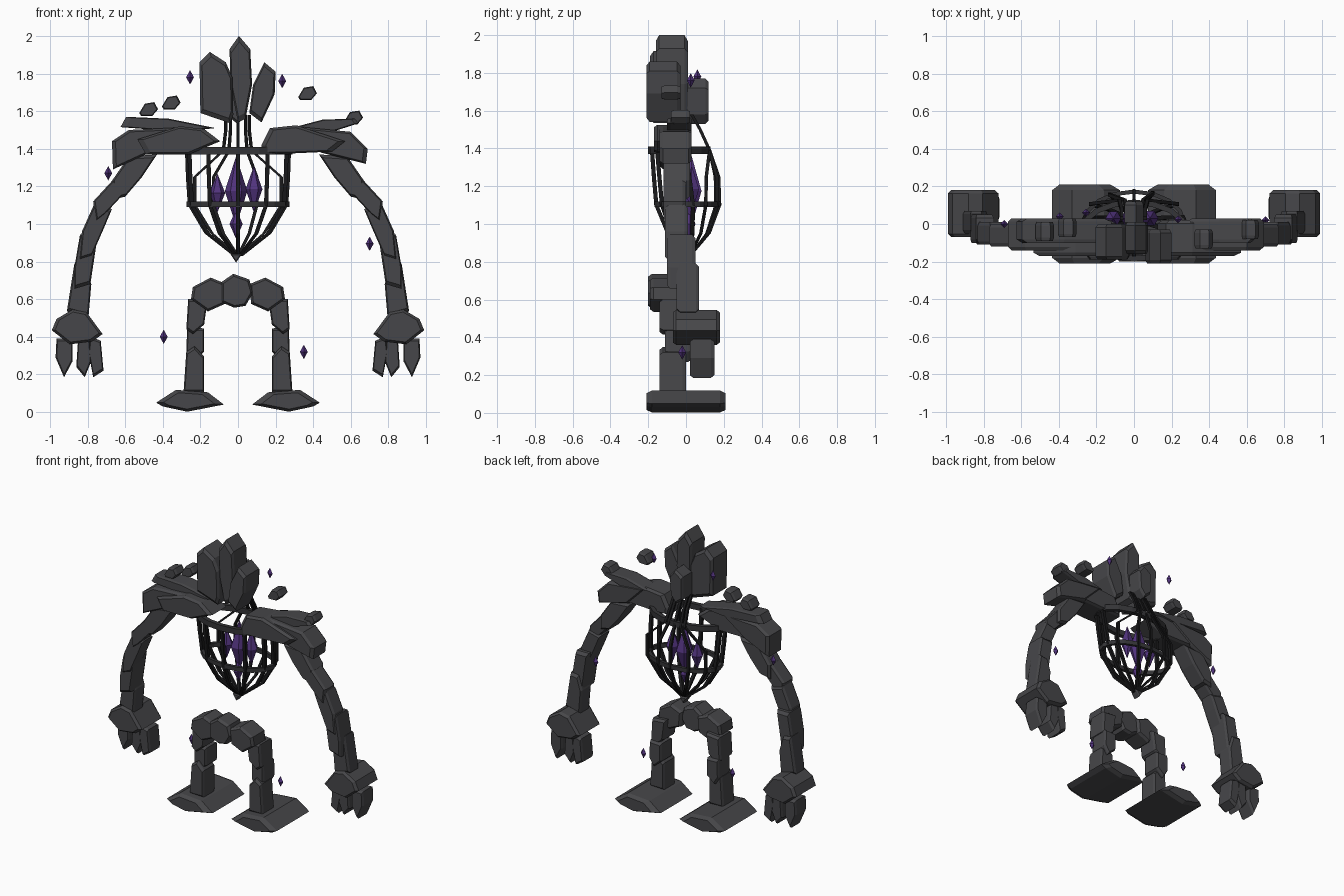
import bpy, bmesh, math
from mathutils import Vector

if "Cube" in bpy.data.objects:
    bpy.data.objects.remove(bpy.data.objects["Cube"])


def mat(name, c):
    m = bpy.data.materials.new(name)
    m.diffuse_color = (*c, 1)
    m.use_nodes = True
    m.node_tree.nodes["Principled BSDF"].inputs["Base Color"].default_value = m.diffuse_color
    return m


ROCK = mat("dark_stone", (0.062, 0.062, 0.067))
BAND = mat("cage_band", (0.035, 0.035, 0.038))
RIB = mat("black_rib", (0.010, 0.010, 0.011))
GEM = mat("purple_crystal", (0.085, 0.034, 0.21))


def finish(name, bm, m):
    bmesh.ops.recalc_face_normals(bm, faces=bm.faces[:])
    me = bpy.data.meshes.new(name)
    bm.to_mesh(me)
    bm.free()
    me.materials.append(m)
    ob = bpy.data.objects.new(name, me)
    bpy.context.collection.objects.link(ob)
    return ob


def skin(bm, rings, closed=False):
    n = len(rings[0])
    pairs = list(zip(rings, rings[1:])) + ([(rings[-1], rings[0])] if closed else [])
    for a, b in pairs:
        for i in range(n):
            j = (i + 1) % n
            bm.faces.new((a[i], a[j], b[j], b[i]))


def stone(name, pts, y0, y1, mirror=False, cham=0.018, inset=0.86):
    """Front outline (x, z in hundredths) extruded in depth, with chamfered ends."""
    for s, tag in ((1, ""), (-1, "_mirrored")) if mirror else ((1, ""),):
        bm = bmesh.new()
        p = [Vector((s * x / 100, z / 100)) for x, z in pts]
        c = sum(p, Vector((0, 0))) / len(p)
        rings = []
        for y, k in ((y0, inset), (y0 + cham, 1), (y1 - cham, 1), (y1, inset)):
            rings.append([bm.verts.new((c.x + (q.x - c.x) * k, y, c.y + (q.y - c.y) * k)) for q in p])
        skin(bm, rings)
        bm.faces.new(rings[0])
        bm.faces.new(rings[-1])
        finish(name + tag, bm, ROCK)


def crystal(name, x, y, z0, z1, r, sides=4, waist=0.5):
    bm = bmesh.new()
    zm = z0 + (z1 - z0) * waist
    ring = [bm.verts.new((x + r * math.cos(2 * math.pi * i / sides),
                          y + r * math.sin(2 * math.pi * i / sides), zm)) for i in range(sides)]
    for z in (z0, z1):
        tip = bm.verts.new((x, y, z))
        for i in range(sides):
            bm.faces.new((ring[i], ring[(i + 1) % sides], tip))
    finish(name, bm, GEM)


def band(name, rx, ry, cy, z0, z1, t, n=16):
    bm = bmesh.new()
    rings = []
    for i in range(n):
        a = 2 * math.pi * i / n
        rings.append([bm.verts.new(((rx - d) * math.cos(a), cy + (ry - d) * math.sin(a), z))
                      for d, z in ((0, z0), (0, z1), (t, z1), (t, z0))])
    skin(bm, rings, True)
    finish(name, bm, BAND)


def rib(name, pts, r=0.011):
    bm = bmesh.new()
    rings = []
    for p in pts:
        rings.append([bm.verts.new((p[0] + r * dx, p[1] + r * dy, p[2]))
                      for dx, dy in ((1, 1), (-1, 1), (-1, -1), (1, -1))])
    skin(bm, rings)
    bm.faces.new(rings[0])
    bm.faces.new(rings[-1])
    finish(name, bm, RIB)


# Head shards
stone("head_shard_left", [(-20.5, 186), (-15, 191.5), (-6.5, 186), (-3, 178), (-2.5, 158), (-4, 153.5), (-20, 159)], -0.19, 0.0)
stone("head_shard_middle", [(0.5, 200), (6.5, 193), (7.5, 174), (4, 156), (0, 154), (-4, 174), (-4.5, 193)], -0.16, 0.01)
stone("head_shard_right", [(14, 186), (20, 181), (19.5, 169), (12.5, 154), (6, 159), (8, 174)], -0.21, -0.03)
stone("head_shard_back", [(-5, 173), (1, 177), (5, 172), (4, 158), (0, 153), (-5, 157)], -0.01, 0.12)

# Shoulders
stone("left_collar", [(-53.5, 145), (-49, 137), (-26, 137), (-9.5, 144), (-18, 150.5), (-31, 152)], -0.17, 0.02)
stone("left_shoulder", [(-67, 144), (-58, 150), (-28, 151.5), (-48, 137.5), (-66.5, 129)], -0.14, 0.03)
stone("left_shoulder_slab", [(-62.5, 151.5), (-59.5, 157), (-37, 156), (-12, 151), (-30, 149)], -0.10, 0.03)
stone("right_collar", [(12.5, 142), (17, 151), (31, 152.5), (57, 144), (50, 138.5), (28, 137.5), (13, 137.5)], -0.17, 0.02)
stone("right_shoulder", [(30, 152), (60, 149), (69, 140), (68, 132), (44, 138)], -0.14, 0.03)
stone("right_shoulder_slab", [(28, 151), (45, 155.5), (62, 156), (64, 153.5), (50, 149)], -0.10, 0.03)

# Floating pebbles
for i, (x, z, y) in enumerate(((-47.5, 161, -0.04), (-35.5, 164.5, -0.02), (37, 169.5, -0.08), (61.5, 156.5, -0.03))):
    stone(f"floating_pebble_{i + 1}", [(x - 5, z - 2), (x - 2, z + 3), (x + 3, z + 3.8), (x + 5, z),
                                       (x + 2, z - 3.5), (x - 4, z - 3.6)], y - 0.05, y + 0.05)

# Arms
stone("upper_arm_top", [(43, 137), (58, 136), (67, 123), (67, 113), (60, 114.5), (51, 125)], -0.12, 0.02, True)
stone("upper_arm_low", [(58, 119), (66, 124), (77, 112), (75.5, 101.5), (71, 105)], -0.12, 0.0, True)
stone("elbow", [(67, 108), (76.5, 110.5), (83, 96), (84.5, 80.5), (78, 82.5), (71, 98.5)], -0.11, 0.01, True)
stone("forearm_top", [(74.5, 94.5), (84, 94.5), (87, 77), (87, 65.5), (78.5, 68)], -0.10, 0.05, True)
stone("forearm_low", [(78, 68), (81, 78), (87, 79), (91, 53.5), (79.5, 50.5)], -0.05, 0.07, True)

# Hands
stone("palm", [(72, 41.5), (80.5, 53), (88, 54.5), (96.5, 49.5), (99, 43.5), (89.5, 36), (77.5, 37.5)], -0.07, 0.18, True)
stone("inner_finger", [(73, 38), (78.5, 40), (79.5, 32), (77, 18.5), (71.5, 22)], 0.02, 0.15, True)
stone("middle_finger", [(79, 39), (85, 39), (86, 24), (81.5, 18.5), (78, 27)], 0.02, 0.15, True)
stone("outer_finger", [(88, 39), (96.5, 39), (97, 29), (92.5, 18.5), (88, 27)], 0.02, 0.15, True)

# Pelvis and legs
stone("pelvis", [(-9, 69), (-2.5, 73.5), (6, 70.5), (8, 63.5), (4, 56.5), (-2, 55.5), (-9, 58.5)], -0.20, -0.05)
stone("hip", [(6, 68), (14.5, 71.5), (24, 66.5), (25, 60), (16, 53.5), (7, 57.5)], -0.19, -0.03, True)
stone("thigh", [(16, 61), (26.5, 60), (27.5, 44), (24, 41.5), (18, 46.5)], -0.14, 0.01, True)
stone("knee", [(18, 44.5), (27, 45), (27.5, 32.5), (24, 27), (18, 32)], -0.11, 0.03, True)
stone("shin", [(18, 29.5), (23, 35), (27.5, 32), (29, 10), (18, 10)], -0.14, 0.0, True)
stone("foot", [(7.5, 4), (16, 10.5), (33, 11.8), (43.5, 5), (40, 3), (27, 0.2)], -0.21, 0.21, True, 0.03, 0.75)

# Rib cage: two bands, side and front ribs, back ribs rising to the neck
band("upper_cage_band", 0.29, 0.165, -0.035, 1.37, 1.41, 0.03)
band("lower_cage_band", 0.275, 0.175, 0.008, 1.09, 1.12, 0.022)
for i, deg in enumerate((-160, -125, -90, -55, -20, 10, 170)):
    a = math.radians(deg)
    cx, sy = math.cos(a), math.sin(a)
    rib(f"cage_rib_{i + 1}", [(0.275 * cx, -0.03 + 0.15 * sy, 1.39), (0.27 * cx, -0.01 + 0.16 * sy, 1.25),
                              (0.26 * cx, 0.008 + 0.165 * sy, 1.10), (0.17 * cx, 0.015 + 0.11 * sy, 0.95),
                              (0.015 * cx, 0.02, 0.83)])
for i, (top, low) in enumerate(((-0.065, -0.23), (-0.04, -0.13), (0, 0), (0.04, 0.1), (0.06, 0.23))):
    d = 0.17 * math.sqrt(1 - (low / 0.28) ** 2)
    rib(f"back_rib_{i + 1}", [(top, 0.03, 1.58), (top, 0.075, 1.5), (top * 1.2, 0.125, 1.39), (low, 0.02 + d * 0.9, 1.25),
                              (low, 0.008 + d, 1.10), (low * 0.6, 0.02 + d * 0.6, 0.95), (0, 0.02, 0.83)], 0.009)
stone("cage_tip", [(-4, 84), (2, 84), (-1, 79.5)], -0.01, 0.05, False, 0.01, 0.7)

# Glowing core and drifting crystals
crystal("core_crystal_middle", -0.01, 0.03, 0.99, 1.36, 0.06, 6)
crystal("core_crystal_left", -0.11, 0.03, 1.06, 1.27, 0.042, 6)
crystal("core_crystal_right", 0.085, 0.03, 1.06, 1.31, 0.045, 6)
crystal("core_crystal_low", -0.01, 0.02, 0.92, 1.08, 0.035, 6)
for i, (x, y, z) in enumerate(((-0.255, 0.06, 1.78), (0.235, 0.025, 1.76), (-0.69, 0.0, 1.27),
                               (0.70, 0.02, 0.895), (-0.395, 0.04, 0.40), (0.35, -0.02, 0.32))):
    crystal(f"drifting_crystal_{i + 1}", x, y, z - 0.038, z + 0.038, 0.021)
